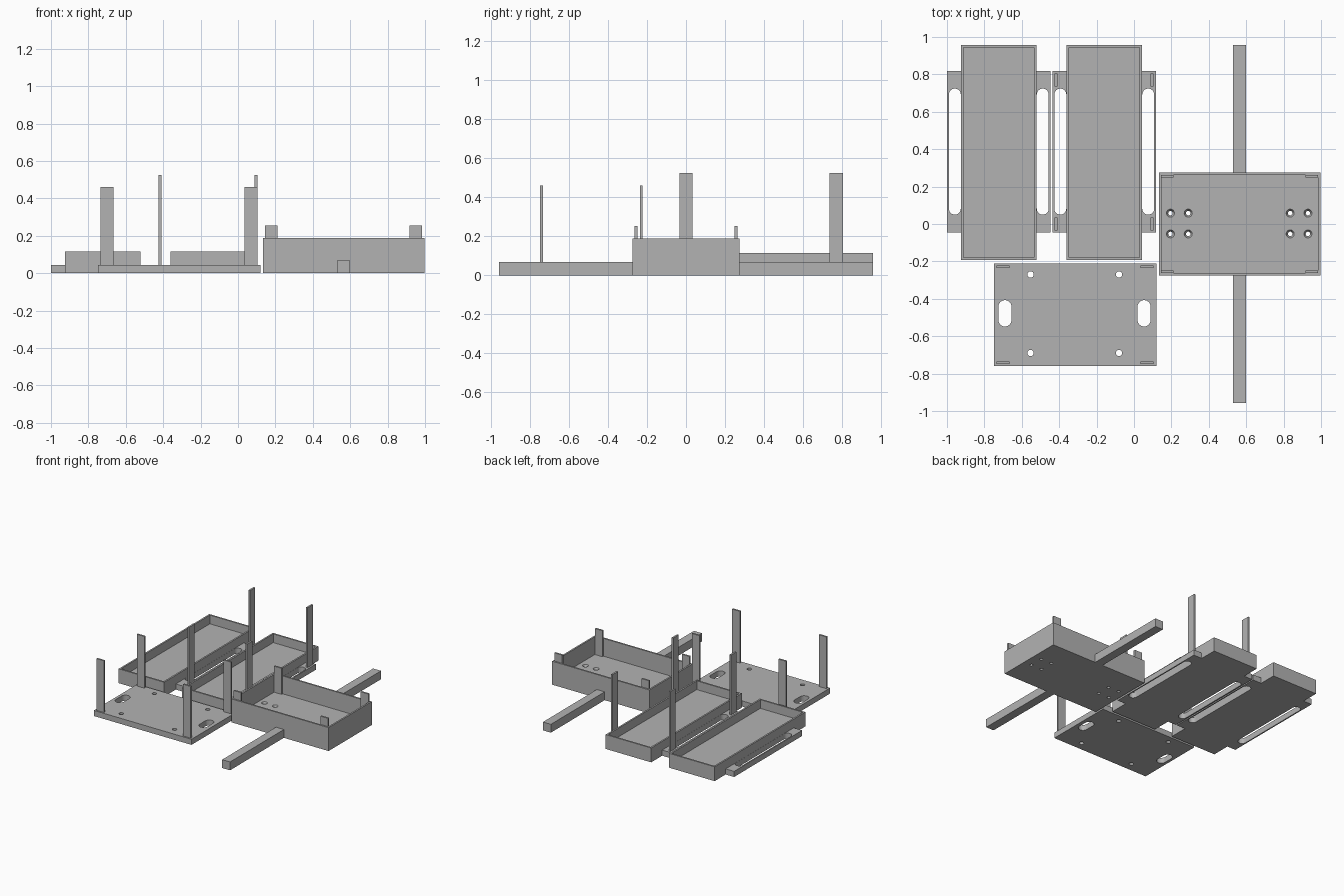
import bpy, bmesh, math

if "Cube" in bpy.data.objects:
    bpy.data.objects.remove(bpy.data.objects["Cube"])

grey = bpy.data.materials.new("plain grey")
grey.diffuse_color = (0.45, 0.45, 0.45, 1)
grey.use_nodes = True
grey.node_tree.nodes["Principled BSDF"].inputs["Base Color"].default_value = grey.diffuse_color


def rect(x0, x1, y0, y1):
    return [(x0, y0), (x1, y0), (x1, y1), (x0, y1)]


def slot(x, y0, y1, r, n=12):
    """Outline of an upright slot; y0 == y1 gives a round hole."""
    pts = []
    for cy, start in ((y1, 0), (y0, math.pi)):
        last = n if y0 == y1 else n + 1
        for i in range(last):
            a = start + math.pi * i / n
            pts.append((x + r * math.cos(a), cy + r * math.sin(a)))
    return pts


def add_prism(bm, pts, z0, z1, centre=None, grow=1.0):
    """Extrude an outline; the top may be scaled about a centre."""
    cx, cy = centre or (0, 0)
    low = [bm.verts.new((x, y, z0)) for x, y in pts]
    high = [bm.verts.new((cx + (x - cx) * grow, cy + (y - cy) * grow, z1)) for x, y in pts]
    bm.faces.new(low[::-1])
    bm.faces.new(high)
    for i in range(len(pts)):
        j = (i + 1) % len(pts)
        bm.faces.new((low[i], low[j], high[j], high[i]))


def part(name, prisms):
    bm = bmesh.new()
    for p in prisms:
        add_prism(bm, *p)
    mesh = bpy.data.meshes.new(name)
    bm.to_mesh(mesh)
    bm.free()
    mesh.materials.append(grey)
    obj = bpy.data.objects.new(name, mesh)
    bpy.context.collection.objects.link(obj)
    return obj


def cut(obj, prisms):
    cutter = part("cutter", prisms)
    cutter.hide_render = True
    mod = obj.modifiers.new("cut", 'BOOLEAN')
    mod.operation = 'DIFFERENCE'
    mod.solver = 'EXACT'
    mod.object = cutter
    bpy.context.view_layer.objects.active = obj
    bpy.ops.object.modifier_apply(modifier=mod.name)
    bpy.data.objects.remove(cutter)


FLOOR = 0.045
WALL = 0.013


def open_box(name, x0, x1, y0, y1, h):
    obj = part(name, [(rect(x0, x1, y0, y1), 0, h)])
    cut(obj, [(rect(x0 + WALL, x1 - WALL, y0 + WALL, y1 - WALL), FLOOR, h + 0.1)])
    return obj


# Two long trays with slotted side flanges
for label, cx in (("left", -0.723), ("middle", -0.159)):
    open_box(label + "_tray", cx - 0.202, cx + 0.202, -0.193, 0.958, 0.115)
    for side, s in (("left", -1), ("right", 1)):
        a, b = sorted((cx + s * 0.202, cx + s * 0.277))
        flange = part(f"{label}_tray_{side}_flange", [(rect(a, b, -0.045, 0.818), 0, FLOOR)])
        cut(flange, [(slot(cx + s * 0.235, 0.082, 0.692, 0.032), -0.1, 0.1)])

# Upright posts on the middle tray flanges
for i, x in enumerate((-0.417, 0.096)):
    for j, y in enumerate((0.0, 0.77)):
        part(f"tray_post_{i}{j}", [(rect(x - 0.007, x + 0.007, y - 0.034, y + 0.034), FLOOR, 0.525)])

# Front plate with handle slots, screw holes and corner posts
plate = part("front_plate", [(rect(-0.748, 0.119, -0.76, -0.21), 0, FLOOR)])
cut(plate, [(slot(x, -0.513, -0.442, 0.035), -0.1, 0.1) for x in (-0.69, 0.054)]
    + [(slot(x, y, y, 0.017), -0.1, 0.1) for x in (-0.553, -0.08) for y in (-0.27, -0.69)])
for i, x in enumerate((-0.70, 0.07)):
    for j, y in enumerate((-0.741, -0.229)):
        part(f"plate_post_{i}{j}", [(rect(x - 0.034, x + 0.034, y - 0.007, y + 0.007), FLOOR, 0.46)])

# Deep box with countersunk screw holes
box = open_box("deep_box", 0.133, 0.997, -0.275, 0.275, 0.188)
spots = [(x, y) for x in (0.195, 0.29, 0.835, 0.93) for y in (-0.053, 0.058)]
cut(box, [(slot(x, y, y, 0.012), -0.1, 0.1) for x, y in spots])
cut(box, [(slot(x, y, y, 0.012), 0.025, 0.05, (x, y), 2.0) for x, y in spots])

# Corner tabs inside the deep box
for i, x in enumerate((0.178, 0.95)):
    for j, y in enumerate((-0.256, 0.256)):
        part(f"box_tab_{i}{j}", [(rect(x - 0.034, x + 0.034, y - 0.007, y + 0.007), FLOOR, 0.254)])

# Square arms reaching out from the front and back of the deep box
part("front_arm", [(rect(0.53, 0.6, -0.958, -0.275), 0, 0.067)])
part("back_arm", [(rect(0.53, 0.6, 0.275, 0.958), 0, 0.067)])
